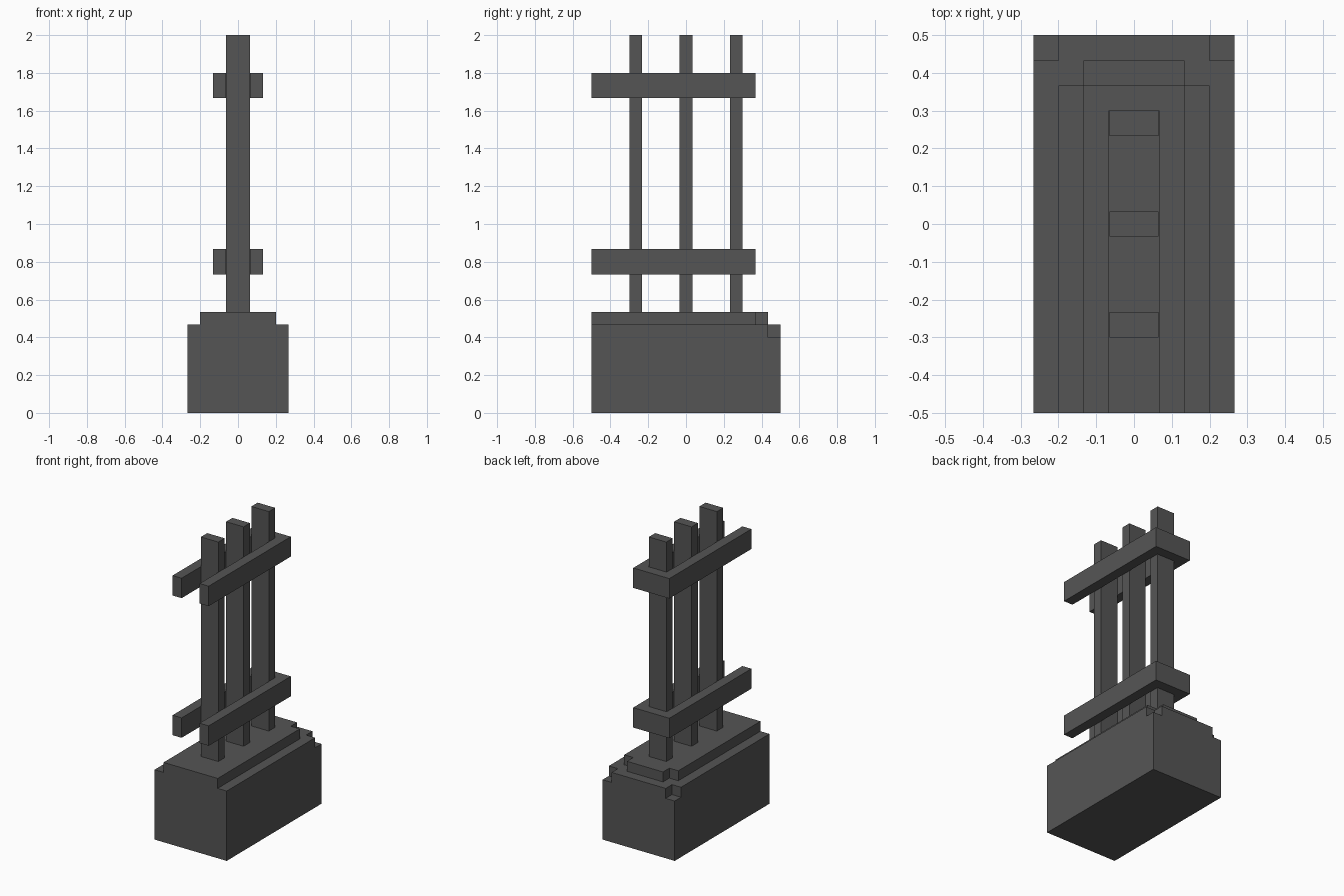
import bpy, bmesh

if "Cube" in bpy.data.objects:
    bpy.data.objects.remove(bpy.data.objects["Cube"])

V = 1 / 15  # one block of the model's grid

grey = bpy.data.materials.new("dark grey")
grey.diffuse_color = (0.091, 0.091, 0.091, 1)
grey.use_nodes = True
grey.node_tree.nodes["Principled BSDF"].inputs["Base Color"].default_value = grey.diffuse_color


def prism(name, half, z0, z1):
    """Extrude an outline, given as its +x half from front to back and mirrored in x."""
    outline = half + [(-x, y) for x, y in reversed(half)]
    bm = bmesh.new()
    face = bm.faces.new([bm.verts.new((x * V, y * V, z0 * V)) for x, y in outline])
    ext = bmesh.ops.extrude_face_region(bm, geom=[face], use_keep_orig=True)
    top = [g for g in ext["geom"] if isinstance(g, bmesh.types.BMVert)]
    bmesh.ops.translate(bm, verts=top, vec=(0, 0, (z1 - z0) * V))
    bmesh.ops.recalc_face_normals(bm, faces=bm.faces)
    mesh = bpy.data.meshes.new(name)
    bm.to_mesh(mesh)
    bm.free()
    mesh.materials.append(grey)
    obj = bpy.data.objects.new(name, mesh)
    bpy.context.collection.objects.link(obj)


# Stone base: block, layer with notched back corners, narrower top step
prism("base_block", [(4, -7.5), (4, 7.5)], 0, 6)
prism("base_notched_layer", [(4, -7.5), (4, 6.5), (3, 6.5), (3, 7.5)], 6, 7)
prism("base_top_step", [(3, -7.5), (3, 5.5), (2, 5.5), (2, 6.5)], 7, 8)

# Three upright posts
for name, y in (("front", -4), ("middle", 0), ("back", 4)):
    prism(name + "_post", [(0.97, y - 0.5), (0.97, y + 0.5)], 8, 30)

# Two U-shaped rails, closed at the back and open at the front
for name, z in (("lower", 11), ("upper", 25)):
    prism(name + "_rail", [(1, 4.5), (1, -7.5), (2, -7.5), (2, 5.5)], z, z + 2)
